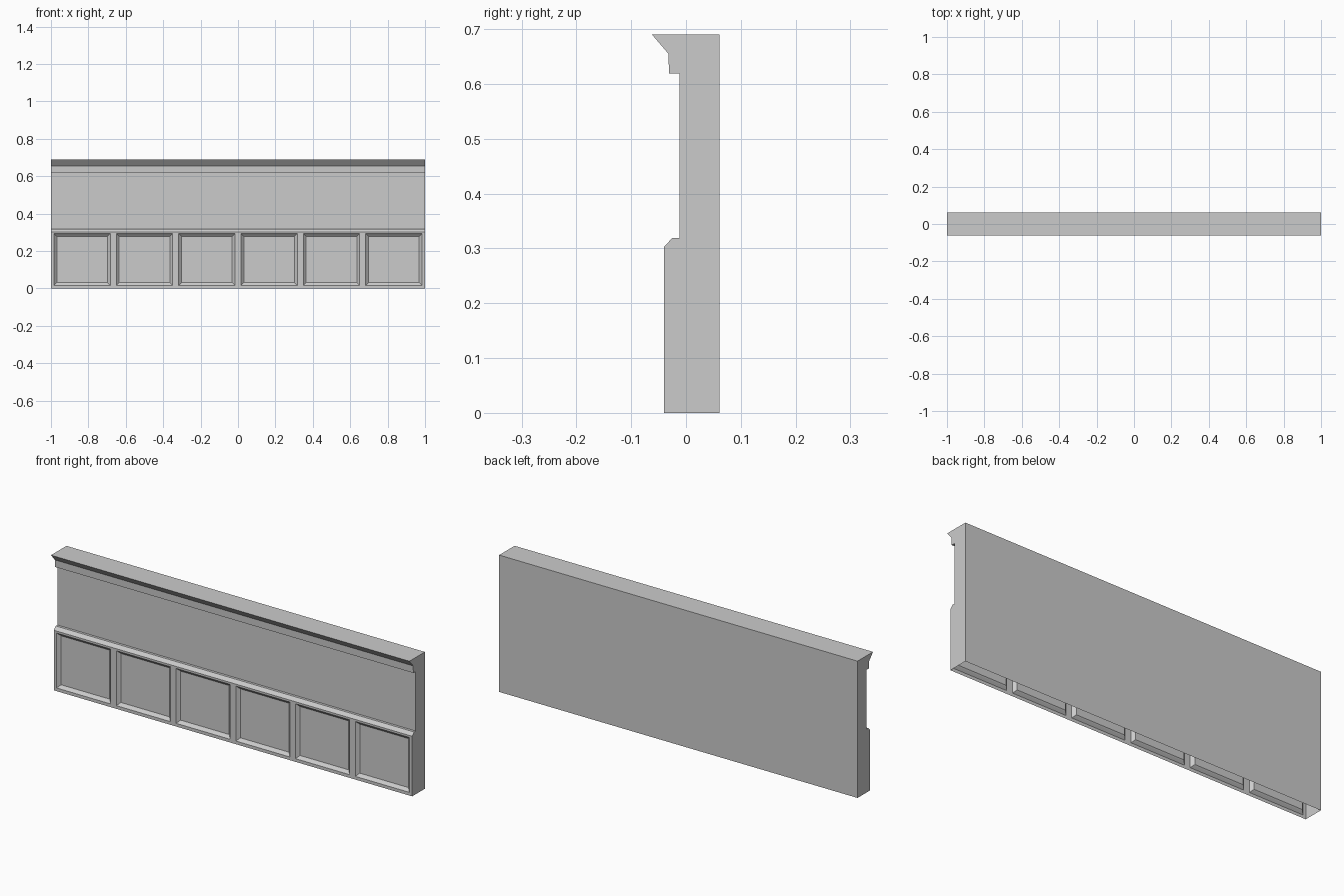
import bpy, bmesh

if "Cube" in bpy.data.objects:
    bpy.data.objects.remove(bpy.data.objects["Cube"])

# Side profile (y, z): starts at the top of the panelled dado, runs up and round to the back foot
DADO_FRONT, DADO_TOP = -0.04, 0.303
PROFILE = [(DADO_FRONT, DADO_TOP), (-0.025, 0.319), (-0.012, 0.319), (-0.012, 0.619),
           (-0.031, 0.619), (-0.032, 0.655), (-0.062, 0.69), (0.061, 0.69), (0.061, 0.0)]
PANELS = 6
PITCH = 2 / PANELS

bm = bmesh.new()


def rect(x0, x1, z0, z1, y):
    return [bm.verts.new(p) for p in ((x0, y, z0), (x1, y, z0), (x1, y, z1), (x0, y, z1))]


def bridge(a, b):
    for i in range(4):
        j = (i + 1) % 4
        bm.faces.new((a[i], a[j], b[j], b[i]))


# One bay at a time: moulded wall strip plus a recessed panel
for n in range(PANELS):
    x0 = -1 + n * PITCH
    x1 = x0 + PITCH
    left = [bm.verts.new((x0, y, z)) for y, z in PROFILE]
    right = [bm.verts.new((x1, y, z)) for y, z in PROFILE]
    for i in range(len(PROFILE) - 1):
        bm.faces.new((left[i], right[i], right[i + 1], left[i + 1]))

    # stile frame, sloped moulding, small step, flat panel
    rings = [rect(x0, x1, 0, DADO_TOP, DADO_FRONT)]
    for inset, depth in ((0, 0), (0.010, 0.010), (0.015, 0.014)):
        rings.append(rect(x0 + 0.016 + inset, x1 - 0.016 - inset,
                          0.016 + inset, 0.293 - inset, DADO_FRONT + depth))
    for a, b in zip(rings, rings[1:]):
        bridge(a, b)
    bm.faces.new(rings[-1])

# End caps (the underside stays open)
for x in (-1, 1):
    bm.faces.new([bm.verts.new((x, y, z)) for y, z in PROFILE + [(DADO_FRONT, 0)]])

bmesh.ops.remove_doubles(bm, verts=bm.verts, dist=1e-4)
bmesh.ops.recalc_face_normals(bm, faces=bm.faces)
mesh = bpy.data.meshes.new("panelled_wall")
bm.to_mesh(mesh)
bm.free()
bpy.context.collection.objects.link(bpy.data.objects.new("panelled_wall", mesh))
